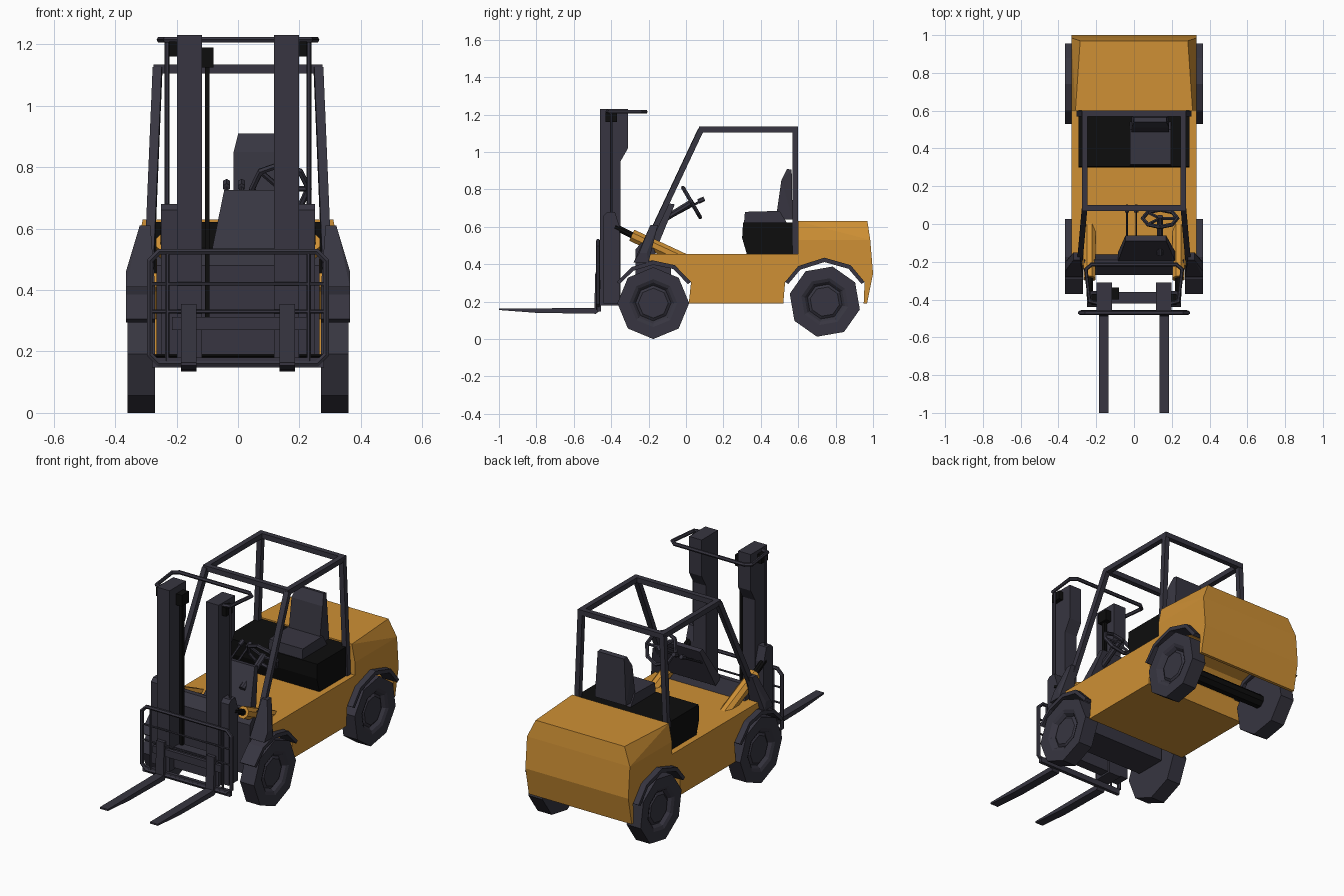
import bpy, bmesh, math
from mathutils import Vector, Matrix

if "Cube" in bpy.data.objects:
    bpy.data.objects.remove(bpy.data.objects["Cube"])


def material(name, rgb):
    m = bpy.data.materials.new(name)
    m.diffuse_color = (*rgb, 1)
    m.use_nodes = True
    m.node_tree.nodes["Principled BSDF"].inputs["Base Color"].default_value = m.diffuse_color
    return m


ORANGE = material("orange paint", (0.62, 0.28, 0.035))
SLATE = material("dark slate", (0.038, 0.036, 0.052))
BLACK = material("black", (0.004, 0.004, 0.004))


def finish(name, bm, mat, mirror=False):
    """Turn a bmesh into a flat shaded object, optionally mirrored over x."""
    if mirror:
        geo = bmesh.ops.duplicate(bm, geom=bm.verts[:] + bm.edges[:] + bm.faces[:])["geom"]
        for v in geo:
            if isinstance(v, bmesh.types.BMVert):
                v.co.x *= -1
    bmesh.ops.recalc_face_normals(bm, faces=bm.faces)
    me = bpy.data.meshes.new(name)
    bm.to_mesh(me)
    bm.free()
    me.materials.append(mat)
    ob = bpy.data.objects.new(name, me)
    bpy.context.collection.objects.link(ob)
    return ob


def prism(name, pts, x0, x1, mat, mirror=False):
    """Side profile in (y, z) stretched from x0 to x1."""
    bm = bmesh.new()
    a = [bm.verts.new((x0, y, z)) for y, z in pts]
    b = [bm.verts.new((x1, y, z)) for y, z in pts]
    n = len(pts)
    bm.faces.new(a)
    bm.faces.new(b)
    for i in range(n):
        bm.faces.new((a[i], a[(i + 1) % n], b[(i + 1) % n], b[i]))
    return finish(name, bm, mat, mirror)


def box(name, x, y, z, mat, mirror=False):
    return prism(name, [(y[0], z[0]), (y[1], z[0]), (y[1], z[1]), (y[0], z[1])], *x, mat, mirror)


def hull(name, pts, mat, mirror=False):
    bm = bmesh.new()
    for p in pts:
        bm.verts.new(p)
    bmesh.ops.convex_hull(bm, input=bm.verts[:])
    bmesh.ops.dissolve_limit(bm, angle_limit=0.02, verts=bm.verts[:], edges=bm.edges[:])
    return finish(name, bm, mat, mirror)


def rod(name, p, q, r, mat, n=8, mirror=False):
    """Straight bar with n sides between two points."""
    p, q = Vector(p), Vector(q)
    bm = bmesh.new()
    rot = (q - p).to_track_quat('Z', 'X').to_matrix().to_4x4()
    spin = Matrix.Rotation(math.pi / n, 4, 'Z')
    bmesh.ops.create_cone(bm, cap_ends=True, segments=n, radius1=r, radius2=r, depth=(q - p).length,
                          matrix=Matrix.Translation((p + q) / 2) @ rot @ spin)
    return finish(name, bm, mat, mirror)


def tube(name, pts, r, mat, closed=False):
    """Bent tube along a path."""
    cu = bpy.data.curves.new(name, 'CURVE')
    cu.dimensions = '3D'
    cu.bevel_depth, cu.bevel_resolution, cu.use_fill_caps = r, 1, True
    sp = cu.splines.new('POLY')
    sp.points.add(len(pts) - 1)
    for s, p in zip(sp.points, pts):
        s.co = (*p, 1)
    sp.use_cyclic_u = closed
    tmp = bpy.data.objects.new(name, cu)
    bm = bmesh.new()
    bpy.context.collection.objects.link(tmp)
    bpy.context.view_layer.update()
    me = tmp.evaluated_get(bpy.context.evaluated_depsgraph_get()).to_mesh()
    bm.from_mesh(me)
    bpy.data.objects.remove(tmp)
    for f in bm.faces:
        f.smooth = False
    return finish(name, bm, mat)


def wheel(name, y, z, phase):
    """Eight sided tyre with a recessed hub, lathed around x."""
    prof = [(0, .345), (.08, .345), (.095, .335), (.11, .352), (.128, .36), (.192, .36), (.192, .27), (0, .27)]
    bm = bmesh.new()
    vs = [bm.verts.new((x, -r * math.sin(phase), -r * math.cos(phase))) for r, x in prof]
    es = [bm.edges.new(e) for e in zip(vs, vs[1:])]
    bmesh.ops.spin(bm, geom=vs + es, axis=(1, 0, 0), cent=(0, 0, 0), angle=math.tau, steps=8)
    bmesh.ops.remove_doubles(bm, verts=bm.verts[:], dist=1e-4)
    bmesh.ops.translate(bm, verts=bm.verts[:], vec=(0, y, z))
    finish(name, bm, SLATE, True)


# wheels, axles and fenders
FRONT, REAR = (-.175, .192), (.742, .2)
wheel("front_wheels", *FRONT, 0)
wheel("rear_wheels", *REAR, .22)
rod("rear_axle", (-.3, *REAR), (.3, *REAR), .04, BLACK)
front_arch = [(-.37, .305), (-.29, .385), (-.175, .42), (-.06, .395), (.027, .305)]
rear_arch = [(.53, .305), (.60, .39), (.74, .435), (.88, .395), (.955, .305)]
for name, arch, (cy, cz) in (("front_fenders", front_arch, FRONT), ("rear_fenders", rear_arch, REAR)):
    inner = [(cy + (y - cy) * .92, cz + (z - cz) * .9) for y, z in arch]
    prism(name, arch + inner[::-1], .27, .365, SLATE, True)

# body with both wheel arches, and the tapered counterweight top
prism("body", [(-.22, .455), (.6, .455), (.6, .53), (.985, .53), (1, .35), (.968, .19), (.95, .19)]
      + rear_arch[::-1] + [(.52, .19), (.015, .19)] + front_arch[:1:-1] + [(-.24, .41)], -.33, .33, ORANGE)
hull("counterweight_top", [(s * x, y, z) for s in (-1, 1) for x, y, z in
     ((.33, .6, .53), (.33, .985, .53), (.31, .6, .63), (.285, .97, .63))], ORANGE)

# front bulkhead and the sloped corner plates
prism("front_bulkhead", [(-.27, .19), (-.27, .48), (-.22, .535), (-.19, .535), (-.16, .45), (-.08, .38), (-.08, .19)],
      -.265, .265, SLATE)
hull("corner_plates", [(.27, -.28, .41), (.365, -.28, .41), (.27, -.2, .41), (.365, -.2, .41), (.365, -.25, .46),
     (.365, -.21, .46), (.285, -.19, .61), (.32, -.19, .61), (.285, -.15, .61), (.32, -.15, .61)], SLATE, True)

# overhead guard
rod("guard_front_pillars", (.29, -.235, .45), (.262, .08, 1.12), .021, SLATE, 4, True)
rod("guard_rear_pillars", (.29, .583, .455), (.262, .583, 1.12), .021, SLATE, 4, True)
box("guard_side_rails", (.245, .275), (.07, .6), (1.105, 1.135), SLATE, True)
for y in (.07, .57):
    box("guard_cross_rail", (-.26, .26), (y, y + .03), (1.105, 1.135), SLATE)

# seat box and seat
prism("seat_box", [(.325, .455), (.3, .54), (.305, .622), (.6, .622), (.6, .455)], -.295, .295, BLACK)
prism("seat_cushion", [(.31, .62), (.315, .68), (.5, .685), (.54, .62)], -.022, .195, SLATE)
hull("seat_back", [(.086 + s * w, y, z) for s in (-1, 1) for w, y, z in
     ((.1, .48, .64), (.1, .51, .85), (.085, .54, .91), (.085, .565, .905), (.1, .57, .64))], SLATE)

# console, steering wheel and levers
hull("console", [(x, y, z) for a, b, y, z in ((-.085, .22, -.2, .53), (-.085, .22, -.15, .5),
     (-.045, .17, -.09, .725), (-.045, .17, -.06, .72)) for x in (a, b)], SLATE)
hub = Vector((.138, .03, .73))
u, v = Vector((1, 0, 0)), Vector((0, -.5, .86))
ring = [hub + .092 * (math.cos(k * math.pi / 4) * u + math.sin(k * math.pi / 4) * v) for k in range(8)]
tube("steering_wheel", ring, .011, SLATE, True)
for k in (0, 3, 5):
    rod("steering_spoke", hub, ring[k], .009, SLATE, 6)
rod("steering_column", (.138, -.16, .615), (.138, .04, .736), .018, SLATE)
for x in (-.037, .012):
    rod("lever", (x, -.14, .62), (x, .08, .738), .006, SLATE, 6)
    rod("lever_knob", (x, .065, .735), (x, .098, .75), .013, SLATE, 6)

# tilt cylinders with rods
rod("tilt_cylinders", (.235, -.29, .555), (.235, -.0, .42), .035, ORANGE, 8, True)
rod("tilt_rods", (.235, -.38, .60), (.235, -.28, .55), .018, BLACK, 8, True)

# mast
prism("mast_rails", [(-.46, .18), (-.46, 1.23), (-.31, 1.23), (-.31, 1.02), (-.35, .95), (-.35, .18)],
      .117, .198, SLATE, True)
prism("mast_brackets", [(-.44, .19), (-.44, .66), (-.42, .68), (-.38, .68), (-.355, .6), (-.355, .19)],
      .195, .25, SLATE, True)
box("mast_lower_beam", (-.15, .15), (-.42, -.36), (.19, .31), SLATE)
box("chain", (-.108, -.092), (-.38, -.36), (.23, 1.19), BLACK)
box("chain_pulley", (-.118, -.08), (-.4, -.335), (1.125, 1.19), BLACK)
box("hose_pulleys", (.195, .225), (-.43, -.37), (1.16, 1.21), BLACK, True)
rod("hose_pipes", (.231, -.4, .6), (.231, -.4, 1.22), .008, SLATE, 6, True)
tube("mast_hoop", [(-.19, -.42, 1.215), (-.235, -.41, 1.215), (-.255, -.24, 1.215), (-.225, -.215, 1.215),
     (.225, -.215, 1.215), (.255, -.24, 1.215), (.235, -.41, 1.215), (.19, -.42, 1.215)], .011, SLATE)

# load backrest and carriage
c, w, lo, hi = .03, .287, .16, .525
corners = [(-w, lo + c), (-w, hi - c), (-w + c, hi), (w - c, hi), (w, hi - c), (w, lo + c), (w - c, lo), (-w + c, lo)]
tube("backrest_frame", [(x, -.47, z) for x, z in corners], .011, SLATE, True)
for z in (.33, .42):
    rod("backrest_bar", (-w, -.47, z), (w, -.47, z), .006, SLATE, 6)
rod("backrest_uprights", (.23, -.47, lo), (.23, -.47, hi), .007, SLATE, 6, True)
box("carriage_upper", (-.215, .225), (-.475, -.455), (.27, .312), SLATE)
box("carriage_lower", (-.28, .28), (-.475, -.455), (.147, .18), SLATE)

# forks
prism("forks", [(-.465, .355), (-.465, .15), (-.48, .135), (-.8, .14), (-1, .155), (-1, .164), (-.49, .165), (-.485, .355)],
      .135, .186, SLATE, True)
